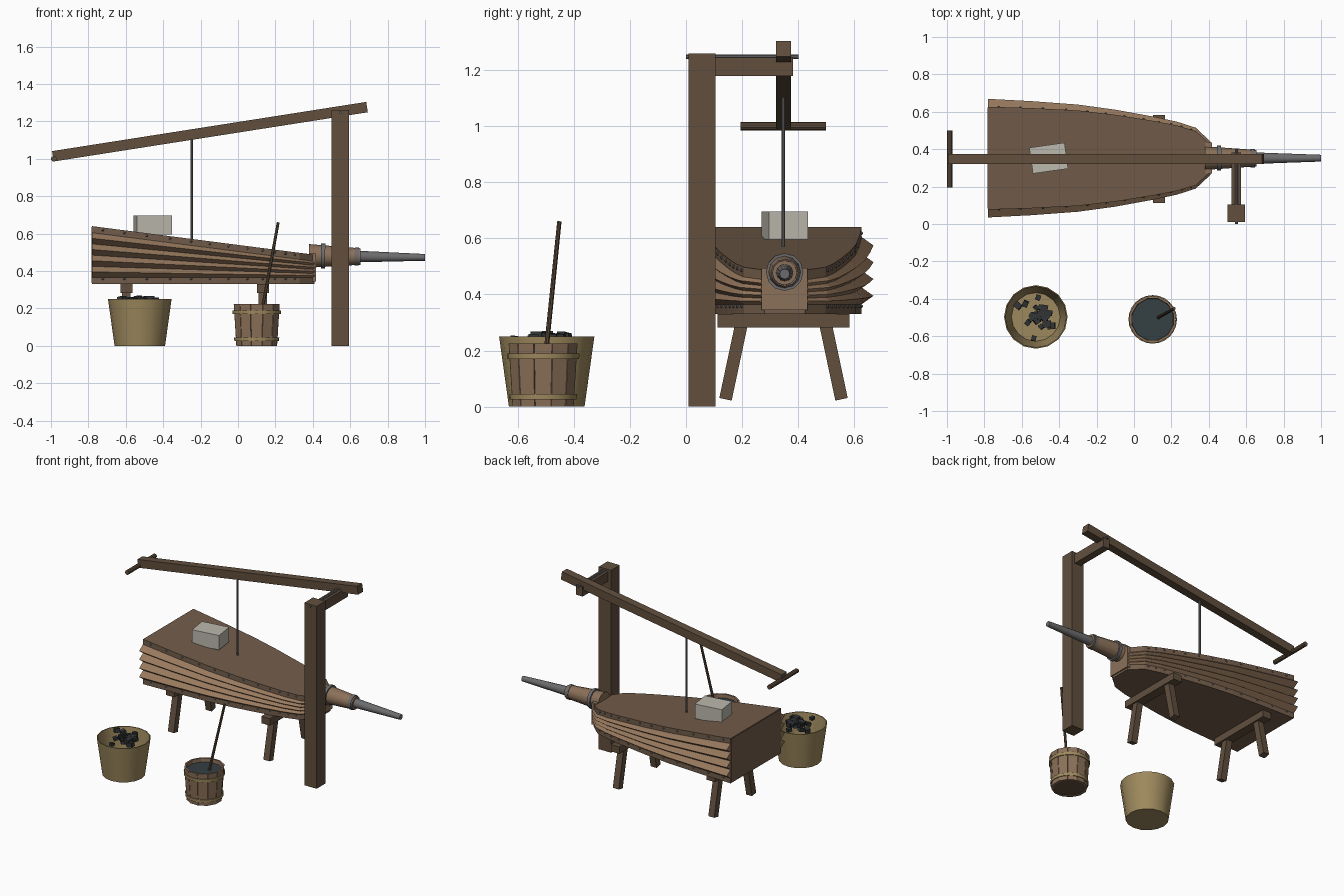
import bpy, bmesh, math, random
from mathutils import Vector, Matrix

random.seed(4)
cube = bpy.data.objects.get("Cube")
if cube:
    bpy.data.objects.remove(cube, do_unlink=True)


def material(name, rgb):
    m = bpy.data.materials.new(name)
    m.use_nodes = True
    m.diffuse_color = (*rgb, 1)
    m.node_tree.nodes["Principled BSDF"].inputs["Base Color"].default_value = (*rgb, 1)
    return m


DARK = material("dark_wood", (0.12, 0.078, 0.048))
BOARD = material("board_wood", (0.17, 0.11, 0.07))
LEATHER = material("leather", (0.31, 0.19, 0.11))
STAVE = material("stave_wood", (0.26, 0.165, 0.1))
WICKER = material("wicker", (0.34, 0.25, 0.11))
METAL = material("iron", (0.15, 0.15, 0.155))
STONE = material("stone", (0.5, 0.48, 0.42))
COAL = material("coal", (0.03, 0.033, 0.035))
WATER = material("water", (0.035, 0.05, 0.055))


def finish(name, bm, mat, smooth=False):
    bmesh.ops.recalc_face_normals(bm, faces=bm.faces[:])
    me = bpy.data.meshes.new(name)
    bm.to_mesh(me)
    bm.free()
    ob = bpy.data.objects.new(name, me)
    bpy.context.collection.objects.link(ob)
    me.materials.append(mat)
    if smooth:
        bpy.context.view_layer.objects.active = ob
        ob.select_set(True)
        bpy.ops.object.shade_smooth_by_angle(angle=math.radians(35))
        ob.select_set(False)
    return ob


def box(name, centre, size, mat, rot=Matrix()):
    bm = bmesh.new()
    bmesh.ops.create_cube(bm, size=1, matrix=Matrix.Translation(centre) @ rot @ Matrix.Diagonal((*size, 1)))
    return finish(name, bm, mat)


def rod(name, a, b, r1, r2, mat, sides=12):
    a, b = Vector(a), Vector(b)
    bm = bmesh.new()
    turn = (b - a).to_track_quat("Z", "Y").to_matrix().to_4x4()
    bmesh.ops.create_cone(bm, cap_ends=True, segments=sides, radius1=r1, radius2=r2,
                          depth=(b - a).length, matrix=Matrix.Translation((a + b) / 2) @ turn)
    return finish(name, bm, mat, True)


def lathe(name, centre, profile, mat, sides, smooth=True):
    """Spin (radius, height) points round a vertical axis; the ends are left open."""
    bm = bmesh.new()
    rings = [[bm.verts.new((centre[0] + r * math.cos(k * math.tau / sides),
                            centre[1] + r * math.sin(k * math.tau / sides), z))
              for k in range(sides)] for r, z in profile]
    for lo, hi in zip(rings, rings[1:]):
        for k in range(sides):
            n = (k + 1) % sides
            bm.faces.new((lo[k], lo[n], hi[n], hi[k]))
    return finish(name, bm, mat, smooth)


# Bellows: half outline as (x, board half width)
MID = 0.352
REAR, NOSE = -0.78, 0.41
HALF = [(REAR, 0.275), (-0.55, 0.268), (-0.3, 0.255), (-0.1, 0.232), (0.1, 0.2),
        (0.23, 0.175), (0.33, 0.145), (NOSE, 0.072)]
LOW, THICK = 0.33, 0.035


def top_z(x):
    return 0.64 + (x - REAR) / (NOSE - REAR) * (0.487 - 0.64)


def flare(x):
    return 0.042 - 0.026 * (x - REAR) / (NOSE - REAR)


def outline(grow):
    left = [(x, MID + w + grow * flare(x)) for x, w in HALF]
    return left + [(x, 2 * MID - y) for x, y in reversed(left)]


def loft(name, layers, mat):
    """Skin a stack of outlines, each given as (grow, height function)."""
    bm = bmesh.new()
    rows = [[bm.verts.new((x, y, height(x))) for x, y in outline(g)] for g, height in layers]
    n = len(rows[0])
    for lo, hi in zip(rows, rows[1:]):
        for k in range(n - 1):
            bm.faces.new((lo[k], lo[k + 1], hi[k + 1], hi[k]))
    bm.faces.new(rows[0])
    bm.faces.new(rows[-1])
    bm.faces.new([r[0] for r in rows] + [r[-1] for r in reversed(rows)])
    return finish(name, bm, mat)


loft("bottom_board", [(0, lambda x: LOW), (0, lambda x: LOW + THICK)], BOARD)
loft("top_board", [(0, lambda x: top_z(x) - THICK), (0, top_z)], BOARD)


def fold_height(t):
    return lambda x: LOW + THICK + t * (top_z(x) - LOW - 2 * THICK)


folds = 4
loft("leather_folds", [(k % 2, fold_height(k / (2 * folds))) for k in range(2 * folds + 1)], LEATHER)
box("rear_panel", (REAR + 0.003, MID, 0.485), (0.012, 0.54, 0.3), BOARD)
box("nose_block", (0.4, MID, 0.42), (0.035, 0.165, 0.15), STAVE)

# Nails along both boards
bm = bmesh.new()
for (x1, w1), (x2, w2) in zip(HALF[:-2], HALF[1:-1]):
    for f in (0.25, 0.75):
        x, w = x1 + f * (x2 - x1), w1 + f * (w2 - w1)
        for side in (-1, 1):
            for z in (LOW + THICK * 0.8, top_z(x) - THICK * 0.4):
                bmesh.ops.create_icosphere(bm, subdivisions=1, radius=0.007,
                                           matrix=Matrix.Translation((x, MID + side * w, z)))
finish("board_nails", bm, METAL)

# Nozzle
def axis(x):
    return (x, MID, 0.481 - 0.008 * (x - 0.38) / 0.62)


rod("nozzle_socket", axis(0.38), axis(0.655), 0.063, 0.044, STAVE)
rod("nozzle_pipe", axis(0.64), axis(1.0), 0.031, 0.018, METAL)
for i, (x, r) in enumerate([(0.455, 0.067), (0.635, 0.049)]):
    rod(f"nozzle_ring_{i + 1}", axis(x - 0.011), axis(x + 0.011), r, r, METAL)

# Trestles with splayed legs
for name, x in (("rear", -0.597), ("front", 0.133)):
    box(f"{name}_crossbar", (x, 0.348, 0.306), (0.065, 0.472, 0.048), DARK)
    for label, s in (("right", -1), ("left", 1)):
        box(f"{name}_{label}_leg", (x, 0.348 + s * 0.179, 0.158), (0.045, 0.045, 0.27), DARK,
            Matrix.Rotation(s * math.radians(12), 4, "X"))

# Post, bracket and lever
box("post", (0.547, 0.057, 0.63), (0.094, 0.095, 1.26), DARK)
box("bracket", (0.547, 0.24, 1.212), (0.05, 0.285, 0.066), DARK)
rod("pivot_pin", (0.547, 0, 1.248), (0.547, 0.402, 1.248), 0.008, 0.008, METAL, 8)
box("lever", (-0.15, 0.348, 1.145), (1.7, 0.055, 0.056), DARK, Matrix.Rotation(-math.radians(8.9), 4, "Y"))
rod("lever_handle", (-0.985, 0.195, 1.0), (-0.985, 0.5, 1.0), 0.015, 0.015, DARK, 10)
rod("pull_rod", (-0.247, 0.347, 0.56), (-0.247, 0.347, 1.13), 0.007, 0.007, METAL, 8)
box("stone_weight", (-0.456, 0.352, 0.646), (0.19, 0.14, 0.1), STONE,
    Matrix.Rotation(math.radians(8), 4, "Z"))

# Coal basket
basket = (-0.525, -0.497)
lathe("coal_basket", basket, [(0, 0.012), (0.13, 0.012), (0.164, 0.25), (0.17, 0.25), (0.135, 0), (0, 0)],
      WICKER, 16)
bm = bmesh.new()
for _ in range(24):
    angle, r = random.uniform(0, math.tau), 0.12 * random.random()
    size = random.uniform(0.024, 0.04)
    spot = (basket[0] + r * math.cos(angle), basket[1] + r * math.sin(angle), random.uniform(0.238, 0.254))
    bmesh.ops.create_cube(bm, size=1, matrix=Matrix.Translation(spot)
                          @ Matrix.Rotation(random.uniform(0, 3), 4, "Z")
                          @ Matrix.Rotation(random.uniform(-0.3, 0.3), 4, "X")
                          @ Matrix.Diagonal((size, size * 1.1, size * 0.8, 1)))
finish("coal_lumps", bm, COAL)

# Water bucket made of tapering staves
bucket = (0.1, -0.51)
staves = 12
bm = bmesh.new()
for k in range(staves):
    spin = Matrix.Translation((*bucket, 0)) @ Matrix.Rotation(k * math.tau / staves, 4, "Z")
    rings = []
    for z, r in ((0, 0.109), (0.225, 0.123)):
        half = r * math.tan(math.pi / staves) * 0.95
        rings.append([bm.verts.new(spin @ Vector(p)) for p in
                      ((r - 0.012, -half, z), (r, -half, z), (r, half, z), (r - 0.012, half, z))])
    lo, hi = rings
    bm.faces.new(lo)
    bm.faces.new(hi)
    for i in range(4):
        j = (i + 1) % 4
        bm.faces.new((lo[i], lo[j], hi[j], hi[i]))
finish("bucket_staves", bm, STAVE)
rod("bucket_base", (*bucket, 0.004), (*bucket, 0.02), 0.105, 0.105, DARK, 24)
rod("bucket_water", (*bucket, 0.185), (*bucket, 0.2), 0.112, 0.112, WATER, 24)
for name, z in (("lower", 0.035), ("upper", 0.18)):
    r = 0.1125 + z * 0.062
    lathe(f"{name}_hoop", bucket, [(r, z - 0.01), (r + 0.005, z - 0.01), (r + 0.006, z + 0.01), (r + 0.001, z + 0.01)],
          WICKER, 24)
rod("stirring_stick", (0.125, -0.502, 0.17), (0.215, -0.452, 0.66), 0.009, 0.008, DARK, 8)
